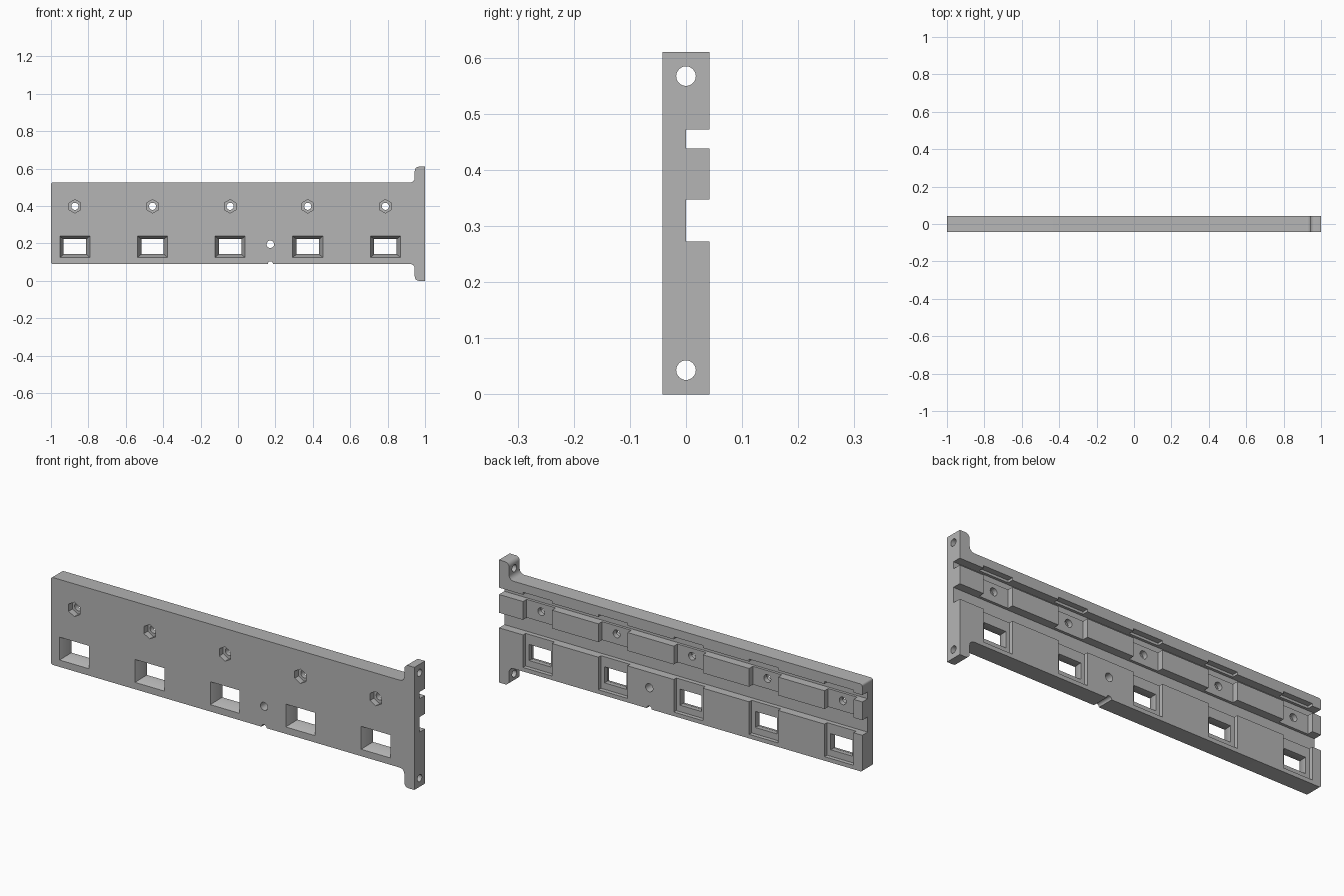
import bpy, bmesh, math

if "Cube" in bpy.data.objects:
    bpy.data.objects.remove(bpy.data.objects["Cube"])

H = 0.042                                     # half thickness of the rail
CENTRES = [-0.872 + 0.415 * i for i in range(5)]

grey = bpy.data.materials.new("plain grey")
grey.diffuse_color = (0.46, 0.46, 0.46, 1)
grey.use_nodes = True
grey.node_tree.nodes["Principled BSDF"].inputs["Base Color"].default_value = grey.diffuse_color


def make(name, bm):
    bmesh.ops.recalc_face_normals(bm, faces=bm.faces)
    me = bpy.data.meshes.new(name)
    bm.to_mesh(me)
    bm.free()
    ob = bpy.data.objects.new(name, me)
    bpy.context.collection.objects.link(ob)
    me.materials.append(grey)
    return ob


def loft(name, a, b):
    """Solid between two matching point loops."""
    bm = bmesh.new()
    va, vb = [bm.verts.new(p) for p in a], [bm.verts.new(p) for p in b]
    bm.faces.new(va)
    bm.faces.new(vb[::-1])
    n = len(va)
    for i in range(n):
        bm.faces.new((va[i], vb[i], vb[(i + 1) % n], va[(i + 1) % n]))
    return make(name, bm)


def rect(x0, x1, y, z0, z1):
    return [(x0, y, z0), (x1, y, z0), (x1, y, z1), (x0, y, z1)]


def cut(cutter):
    """Subtract a cutter from the rail, then discard it."""
    mod = rail.modifiers.new("cut", 'BOOLEAN')
    mod.operation, mod.solver, mod.object = 'DIFFERENCE', 'EXACT', cutter
    cutter.hide_render = True
    bpy.ops.object.modifier_apply(modifier=mod.name)
    bpy.data.objects.remove(cutter, do_unlink=True)


def box(x0, x1, y0, y1, z0, z1):
    cut(loft("box_cutter", rect(x0, x1, y0, z0, z1), rect(x0, x1, y1, z0, z1)))


def hole(x, z, r, n=24, y0=-0.1, y1=0.1):
    ring = [(x + r * math.sin(2 * math.pi * i / n), z + r * math.cos(2 * math.pi * i / n))
            for i in range(n)]
    cut(loft("hole_cutter", [(u, y0, v) for u, v in ring], [(u, y1, v) for u, v in ring]))


def arc(cx, cz, r, a0, a1, n=6):
    return [(cx + r * math.cos(math.radians(a0 + (a1 - a0) * i / n)),
             cz + r * math.sin(math.radians(a0 + (a1 - a0) * i / n))) for i in range(n + 1)]


# Rail outline: plate with rounded corners and a filleted end flange
MID = 0.305
upper = ([(1.0, 0.61)] + arc(0.967, 0.588, 0.022, 90, 180)
         + arc(0.92, 0.55, 0.025, 0, -90) + arc(-0.99, 0.515, 0.01, 90, 180, 3))
lower = [(x, 2 * MID - z) for x, z in reversed(upper)]
# the lower plate edge sits slightly higher than a pure mirror
lower = [(x, z + 0.005 if x < 0.946 and z > 0.05 else z) for x, z in lower]
outline = upper + lower
rail = loft("slotted_mounting_rail", [(x, -H, z) for x, z in outline],
            [(x, H, z) for x, z in outline])
bpy.context.view_layer.objects.active = rail

# Two grooves along the whole back
box(-1.1, 1.1, 0, 0.1, 0.438, 0.472)
box(-1.1, 1.1, 0, 0.1, 0.272, 0.347)

for cx in CENTRES:
    # back pockets around the bolt and the window
    box(cx - 0.08, cx + 0.08, 0.013, 0.1, 0.30, 0.484)
    box(cx - 0.08, cx + 0.08, 0.022, 0.1, 0.11, 0.30)
    # window: tapered mouth in front, straight opening behind
    box(cx - 0.06, cx + 0.06, -0.1, 0.1, 0.142, 0.222)
    cut(loft("mouth_cutter", rect(cx - 0.0856, cx + 0.0856, -0.052, 0.12, 0.242),
             rect(cx - 0.06, cx + 0.06, 0.0, 0.142, 0.222)))
    # hexagonal nut recess and bolt hole
    hole(cx, 0.398, 0.036, 6, -0.1, -0.012)
    hole(cx, 0.398, 0.019)

# Locating hole and the half-round notch below it
hole(0.173, 0.195, 0.02)
hole(0.173, 0.09, 0.014)

# Screw holes through the flange, along x
for z in (0.043, 0.567):
    ring = [(0.0175 * math.cos(math.pi * i / 12), z + 0.0175 * math.sin(math.pi * i / 12))
            for i in range(24)]
    cut(loft("screw_cutter", [(0.9, u, v) for u, v in ring], [(1.1, u, v) for u, v in ring]))

# Smooth the round parts, keep edges sharp
rail.select_set(True)
bpy.ops.object.shade_smooth_by_angle(angle=math.radians(32))
